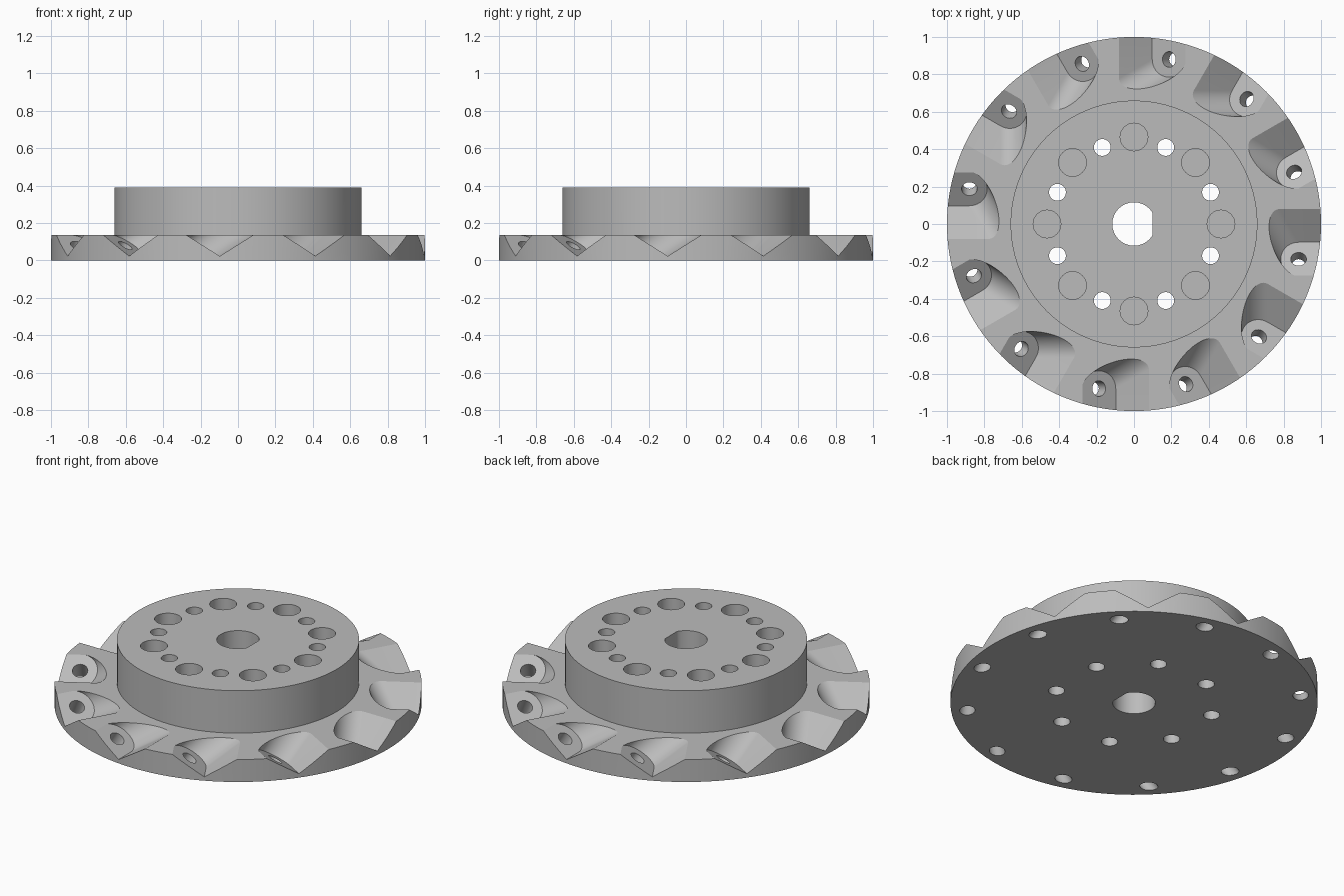
import bpy, bmesh
from math import cos, sin, pi, radians
from mathutils import Vector, Matrix

cube = bpy.data.objects.get("Cube")
if cube:
    bpy.data.objects.remove(cube)

steel = bpy.data.materials.new("grey_steel")
steel.use_nodes = True
GREY = (0.5, 0.5, 0.5, 1)
steel.diffuse_color = GREY
steel.node_tree.nodes["Principled BSDF"].inputs["Base Color"].default_value = GREY


def sweep(name, outline, direction):
    """Solid made by extruding a 3D outline along a direction."""
    bm = bmesh.new()
    face = bm.faces.new([bm.verts.new(p) for p in outline])
    ext = bmesh.ops.extrude_face_region(bm, geom=[face])
    moved = [v for v in ext["geom"] if isinstance(v, bmesh.types.BMVert)]
    bmesh.ops.translate(bm, verts=moved, vec=direction)
    bmesh.ops.recalc_face_normals(bm, faces=bm.faces)
    mesh = bpy.data.meshes.new(name)
    bm.to_mesh(mesh)
    bm.free()
    mesh.materials.append(steel)
    obj = bpy.data.objects.new(name, mesh)
    bpy.context.collection.objects.link(obj)
    return obj


def cylinder(name, radius, z0, z1, x=0, y=0, sides=32):
    ring = [(x + radius * cos(2 * pi * i / sides), y + radius * sin(2 * pi * i / sides), z0)
            for i in range(sides)]
    return sweep(name, ring, (0, 0, z1 - z0))


def combine(body, tool, operation="DIFFERENCE"):
    """Apply a boolean to the body and discard the tool."""
    mod = body.modifiers.new("bool", "BOOLEAN")
    mod.operation, mod.solver, mod.object = operation, "EXACT", tool
    bpy.context.view_layer.objects.active = body
    bpy.ops.object.modifier_apply(modifier=mod.name)
    bpy.data.objects.remove(tool)


BASE_TOP, HUB_TOP = 0.135, 0.39
PAD = Vector((0.88, -0.1875, 0.08))      # centre of each sloped seat
SLOPE = 0.11 / 0.175                     # fall of the seat toward the groove

# Base disc
body = cylinder("cutter_disc", 1.0, 0, BASE_TOP, sides=128)

# Rim pockets: round-ended slots drawn on the sloped seat, swept up and inward
half_r, half_t = 0.095, 0.09
slot = [(PAD.x + half_r * cos(a), PAD.y + half_t * sin(a))
        for a in [pi / 2 + pi * i / 24 for i in range(25)]]
slot += [(1.4, PAD.y - half_t), (1.4, PAD.y + half_t)]
slot = [Vector((x, y, PAD.z - SLOPE * (y - PAD.y))) for x, y in slot]
sweep_dir = Vector((-0.05, 0.0875, 0.055)) * 2.4
seat_normal = Vector((0, SLOPE, 1)).normalized()
tilt = seat_normal.to_track_quat("Z", "Y").to_matrix()
screw = [PAD + seat_normal * 0.1 + tilt @ Vector((0.042 * cos(a), 0.042 * sin(a), 0))
         for a in [2 * pi * i / 24 for i in range(24)]]

for k in range(12):
    turn = Matrix.Rotation(radians(30 * k), 3, "Z")
    combine(body, sweep("pocket", [turn @ p for p in slot], turn @ sweep_dir))
for k in range(12):
    turn = Matrix.Rotation(radians(30 * k), 3, "Z")
    combine(body, sweep("screw_hole", [turn @ p for p in screw], turn @ (seat_normal * -0.4)))

# Raised hub
combine(body, cylinder("hub", 0.66, 0.05, HUB_TOP, sides=96), "UNION")

# Hub holes: blind large ones alternating with small through holes
for k in range(8):
    a = radians(45 * k)
    b = a + radians(22.5)
    combine(body, cylinder("blind_hole", 0.074, 0.19, 0.6, 0.465 * cos(a), 0.465 * sin(a)))
    combine(body, cylinder("through_hole", 0.045, -0.2, 0.6, 0.443 * cos(b), 0.443 * sin(b)))

# Centre bore with one flat side
bore = [(min(0.1, 0.116 * cos(a)), 0.116 * sin(a), -0.2)
        for a in [2 * pi * (i + 0.5) / 48 for i in range(48)]]
combine(body, sweep("bore", bore, (0, 0, 0.9)))

bpy.ops.object.select_all(action="DESELECT")
body.select_set(True)
bpy.context.view_layer.objects.active = body
bpy.ops.object.shade_smooth_by_angle(angle=radians(25))
